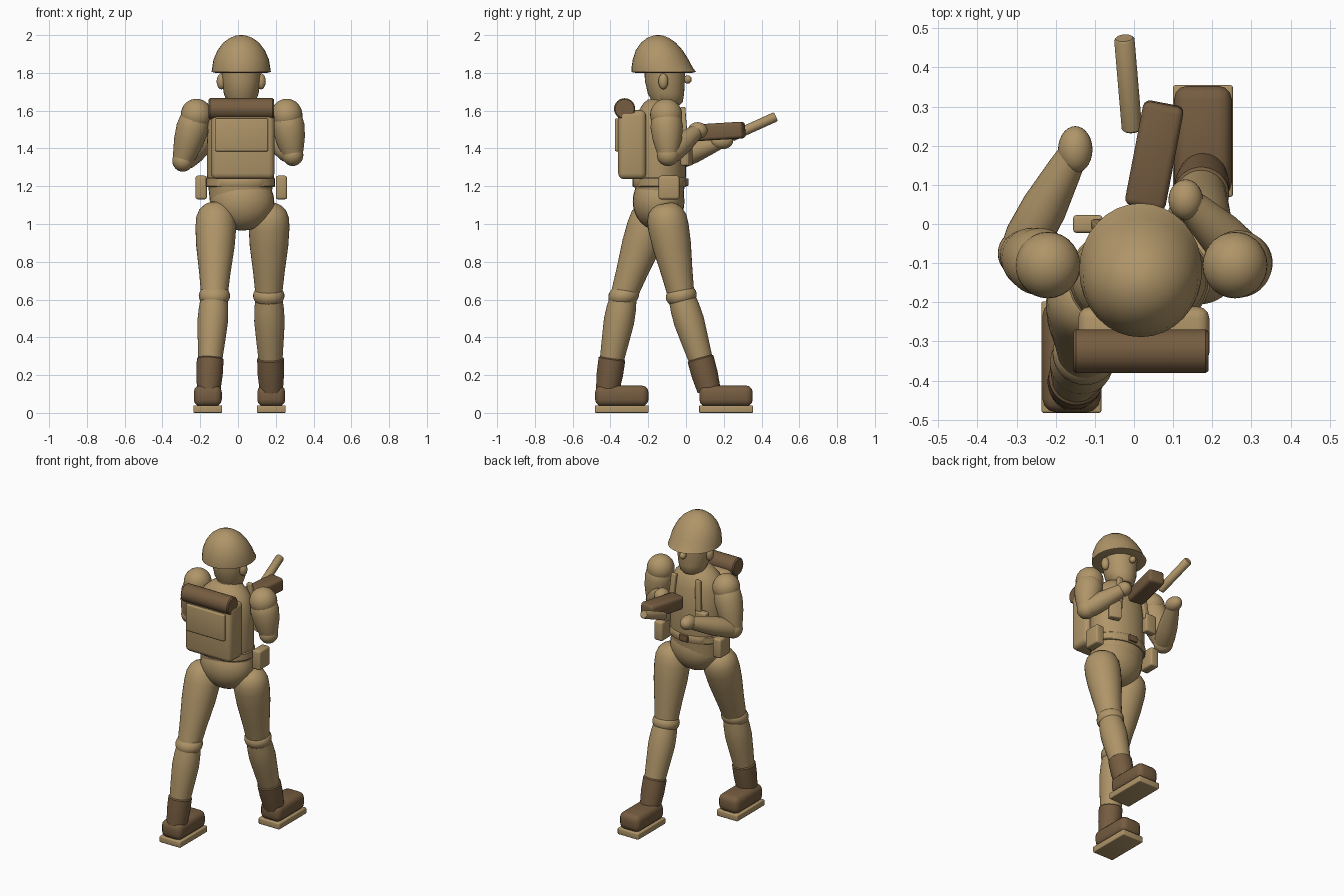
import bpy, bmesh, math
from mathutils import Vector, Matrix, Euler

cube = bpy.data.objects.get("Cube")
if cube:
    bpy.data.objects.remove(cube)


def material(name, rgb):
    m = bpy.data.materials.new(name)
    m.use_nodes = True
    m.diffuse_color = (*rgb, 1)
    m.node_tree.nodes["Principled BSDF"].inputs["Base Color"].default_value = (*rgb, 1)
    return m


TAN = material("tan", (0.43, 0.30, 0.14))
BROWN = material("brown", (0.18, 0.108, 0.052))


def finish(name, bm, mat, angle=40):
    bmesh.ops.recalc_face_normals(bm, faces=bm.faces)
    me = bpy.data.meshes.new(name)
    bm.to_mesh(me)
    bm.free()
    me.materials.append(mat)
    ob = bpy.data.objects.new(name, me)
    bpy.context.collection.objects.link(ob)
    bpy.ops.object.select_all(action="DESELECT")
    ob.select_set(True)
    bpy.context.view_layer.objects.active = ob
    bpy.ops.object.shade_smooth_by_angle(angle=math.radians(angle))
    return ob


def loft(name, rings, mat, matrix=Matrix(), n=32, angle=40):
    """Elliptical rings (height, rx, ry, y offset) stacked along local z."""
    bm = bmesh.new()
    loops = []
    for h, rx, ry, oy in rings:
        loops.append([bm.verts.new(matrix @ Vector((rx * math.cos(a), ry * math.sin(a) + oy, h)))
                      for a in (2 * math.pi * i / n for i in range(n))])
    for a, b in zip(loops, loops[1:]):
        for i in range(n):
            j = (i + 1) % n
            bm.faces.new((a[i], a[j], b[j], b[i]))
    bm.faces.new(loops[0])
    bm.faces.new(loops[-1])
    return finish(name, bm, mat, angle)


def limb(name, p0, p1, profile, mat=TAN):
    """Round part from p0 to p1; profile holds (fraction, radius)."""
    p0, p1 = Vector(p0), Vector(p1)
    d = p1 - p0
    m = Matrix.Translation(p0) @ d.to_track_quat("Z", "Y").to_matrix().to_4x4()
    return loft(name, [(t * d.length, r, r, 0) for t, r in profile], mat, m)


def ball(name, loc, size, mat=TAN, rot=(0, 0, 0)):
    bm = bmesh.new()
    m = Matrix.LocRotScale(Vector(loc), Euler(rot), Vector(size))
    bmesh.ops.create_uvsphere(bm, u_segments=28, v_segments=16, radius=1, matrix=m)
    return finish(name, bm, mat)


def box(name, loc, size, mat=TAN, bevel=0.012, rot=(0, 0, 0)):
    bm = bmesh.new()
    bmesh.ops.create_cube(bm, size=1, matrix=Matrix.Diagonal((*size, 1)))
    bmesh.ops.bevel(bm, geom=bm.edges[:], offset=bevel, segments=3, profile=0.5, affect="EDGES")
    bm.transform(Matrix.LocRotScale(Vector(loc), Euler(rot), None))
    return finish(name, bm, mat)


def at(x, y, z=0):
    return Matrix.Translation((x, y, z))


# Helmet, with its crown shifted back, and head
loft("helmet", [(1.80, .135, .15, 0), (1.805, .157, .171, 0), (1.825, .154, .163, -.008),
                (1.87, .147, .148, -.016), (1.92, .125, .124, -.024), (1.96, .095, .092, -.028),
                (1.985, .06, .058, -.03), (1.997, .028, .027, -.03), (2.0, .008, .008, -.03)],
     TAN, at(.017, -.118))
loft("head", [(1.63, .05, .05, .03), (1.645, .075, .08, .015), (1.69, .092, .096, .006),
              (1.76, .102, .106, 0), (1.84, .105, .108, 0)], TAN, at(.017, -.112))
loft("neck", [(1.58, .072, .07, 0), (1.70, .062, .06, 0)], TAN, at(.017, -.125))
ball("nose", (.017, .008, 1.765), (.02, .022, .022))
for side, x in (("right", -.088), ("left", .122)):
    ball(side + "_ear", (x, -.12, 1.755), (.025, .026, .042))

# Torso, pelvis and belt
loft("torso", [(1.10, .16, .125, 0), (1.18, .168, .13, 0), (1.26, .178, .14, 0), (1.42, .178, .14, 0),
               (1.54, .172, .13, 0), (1.60, .145, .11, 0), (1.64, .10, .085, 0), (1.66, .06, .06, 0)],
     TAN, at(.013, -.14))
ball("pelvis", (.022, -.145, 1.12), (.17, .137, .155))
loft("belt", [(1.195, .178, .139, 0), (1.2, .183, .143, 0), (1.24, .183, .143, 0), (1.245, .178, .139, 0)],
     TAN, at(.013, -.14))
box("buckle", (.013, .003, 1.222), (.06, .02, .04), BROWN, .004)

# Pouches and chest straps
for side, x, s in (("right", -.195, -1), ("left", .23, 1)):
    box(side + "_hip_pouch", (x, -.09, 1.193), (.06, .11, .125))
    box(side + "_chest_pouch", (.017 + .135 * s, 0 if s < 0 else .003, 1.37), (.075, .045, .12),
        bevel=.008, rot=(0, 0, -.35 * s if s > 0 else 0))
    box(side + "_chest_strap", (.01 + .095 * s, -.008, 1.51), (.035, .025, .22), bevel=.006,
        rot=(.08, -.08 * s, 0))

# Backpack with flap pocket and bedroll
box("backpack", (.025, -.285, 1.42), (.335, .148, .365), bevel=.03)
box("backpack_pocket", (.02, -.362, 1.472), (.28, .03, .175), bevel=.008)
limb("bedroll", (-.155, -.325, 1.61), (.19, -.325, 1.61),
     [(0, .05), (.02, .056), (.98, .056), (1, .05)], BROWN)

# Arms: shoulder, upper arm, elbow, forearm and hand
arms = (("right", (-.22, -.105, 1.578), (-.292, -.075, 1.335), (-.15, .19, 1.44), .06),
        ("left", (.258, -.105, 1.578), (.29, -.095, 1.365), (.132, .062, 1.495), .052))
for side, shoulder, elbow, hand, hy in arms:
    ball(side + "_shoulder", shoulder, (.083, .085, .085))
    limb(side + "_upper_arm", shoulder, elbow,
         [(-.05, .06), (.1, .08), (.3, .086), (.6, .078), (.85, .064), (1, .054)])
    ball(side + "_elbow", elbow, (.056, .06, .058))
    limb(side + "_forearm", elbow, hand, [(0, .052), (.15, .06), (.45, .058), (.8, .045), (1, .036)])
    ball(side + "_hand", hand, (.044, hy, .044))

# Rifle
box("rifle_body", (.052, .175, 1.49), (.105, .27, .088), BROWN, .018, (.06, 0, -.19))
limb("rifle_barrel", (-.005, .24, 1.462), (-.025, .475, 1.568),
     [(0, .02), (.02, .026), (.98, .026), (1, .022)])

# Legs: thigh, knee, calf, boot cuff, boot and sole
legs = (("right", (-.115, -.165, 1.10), (-.125, -.33, .62), (-.147, -.392, .285),
         (-.155, -.415, .12), (-.16, -.34)),
        ("left", (.165, -.115, 1.10), (.163, -.025, .62), (.172, .077, .285),
         (.176, .122, .12), (.176, .212)))
for side, hip, knee, shin, ankle, foot in legs:
    limb(side + "_thigh", hip, knee,
         [(-.015, .04), (.01, .065), (.06, .09), (.14, .105), (.25, .108), (.45, .102), (.75, .083), (1, .07)])
    ball(side + "_knee", knee, (.083, .082, .062), rot=(.2, 0, 0))
    limb(side + "_calf", knee, shin, [(0, .07), (.2, .078), (.4, .081), (.7, .073), (1, .064)])
    limb(side + "_boot_cuff", shin, ankle, [(-.04, .064), (0, .071), (.5, .07), (1, .062)], BROWN)
    box(side + "_boot", (*foot, .09), (.148, .282, .11), BROWN, .035)
    box(side + "_sole", (*foot, .02), (.153, .285, .04), TAN, .006)
